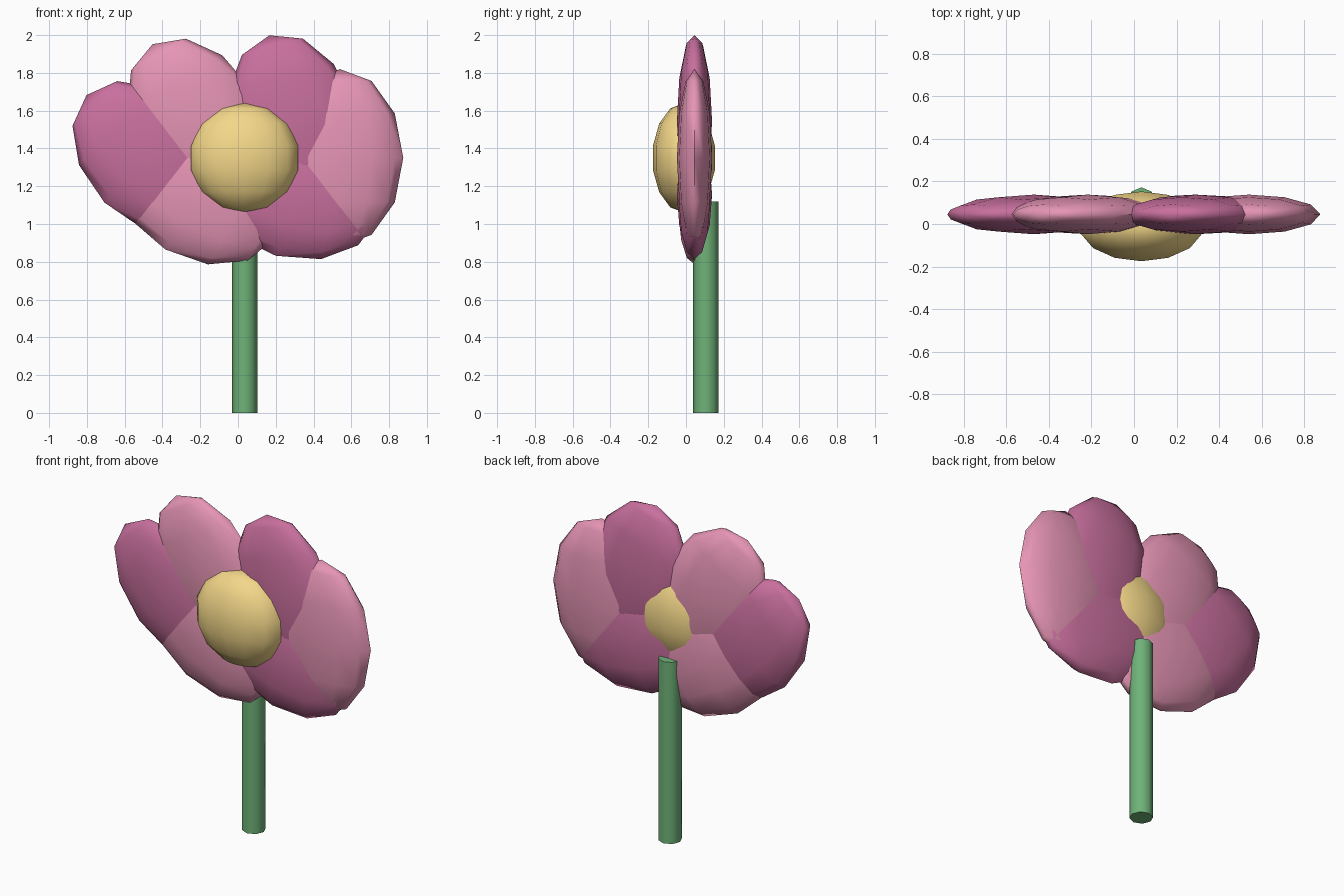
import bpy
from math import radians, cos, sin

if "Cube" in bpy.data.objects:
    bpy.data.objects.remove(bpy.data.objects["Cube"])


def material(name, rgb):
    m = bpy.data.materials.new(name)
    m.diffuse_color = (*rgb, 1)
    m.use_nodes = True
    m.node_tree.nodes["Principled BSDF"].inputs["Base Color"].default_value = m.diffuse_color
    return m


def finish(name, mat, angle):
    ob = bpy.context.object
    ob.name = name
    ob.data.materials.append(mat)
    bpy.ops.object.transform_apply(location=False, rotation=True, scale=True)
    bpy.ops.object.shade_smooth_by_angle(angle=radians(angle))
    return ob


def ellipsoid(name, loc, half, tilt, segments, rings, mat):
    bpy.ops.mesh.primitive_uv_sphere_add(segments=segments, ring_count=rings, radius=1,
                                         location=loc, rotation=(0, -tilt, 0))
    bpy.context.object.scale = half
    return finish(name, mat, 80)


light_pink = material("light_pink", (0.79, 0.30, 0.46))
dark_pink = material("dark_pink", (0.58, 0.16, 0.34))
yellow = material("yellow", (0.90, 0.68, 0.25))
green = material("green", (0.16, 0.45, 0.19))

CX, CZ = 0.035, 1.35

# Six overlapping petals on a flattened ring, each tilted 15 degrees more
for i in range(6):
    a = radians(60 * i)
    loc = (CX + 0.505 * cos(a), 0.045, CZ + 0.225 * sin(a))
    ellipsoid(f"petal_{i + 1}", loc, (0.335, 0.093, 0.47), radians(15 * i), 12, 6,
              dark_pink if i % 2 else light_pink)

# Domed flower centre
ellipsoid("flower_centre", (CX, -0.011, CZ), (0.298, 0.168, 0.29), 0, 14, 7, yellow)

# Stem behind the petals
bpy.ops.mesh.primitive_cylinder_add(vertices=8, radius=0.067, depth=1.12,
                                    location=(CX, 0.105, 0.56))
finish("stem", green, 60)
